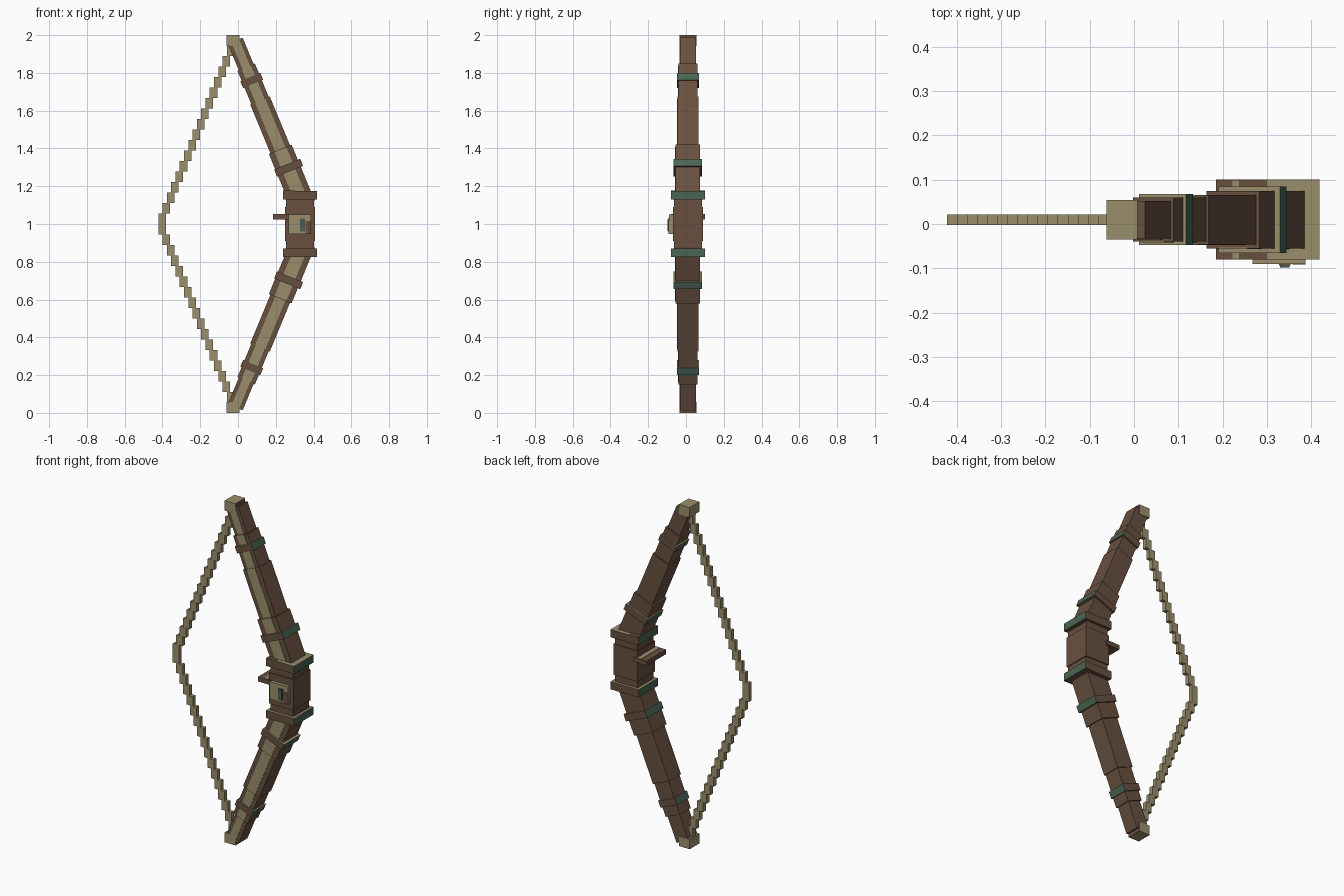
import bpy, bmesh, math
from mathutils import Matrix, Vector

old = bpy.data.objects.get("Cube")
if old:
    bpy.data.objects.remove(old, do_unlink=True)

YC = 0.01                      # depth centre of the bow
TILT = math.radians(22.5)      # lean of the limbs


def srgb(r, g, b):
    def lin(c):
        c /= 255
        return c / 12.92 if c <= 0.04045 else ((c + 0.055) / 1.055) ** 2.4
    return (lin(r), lin(g), lin(b), 1.0)


def material(name, colour):
    m = bpy.data.materials.new(name)
    m.use_nodes = True
    m.diffuse_color = colour
    m.node_tree.nodes["Principled BSDF"].inputs["Base Color"].default_value = colour
    return m


BROWN = material("brown wood", srgb(104, 80, 64))
TAN = material("tan wood", srgb(154, 143, 108))
GREEN = material("green band", srgb(74, 101, 84))
TEAL = material("teal gem", srgb(66, 96, 90))
PALETTE = [BROWN, TAN, GREEN, TEAL]
AXES = {"+x": (1, 0, 0), "-x": (-1, 0, 0), "+y": (0, 1, 0),
        "-y": (0, -1, 0), "+z": (0, 0, 1), "-z": (0, 0, -1)}


def box(name, centre, size, base=BROWN, sides=None, angle=0.0):
    """Box tilted about y, with chosen sides in other colours."""
    bm = bmesh.new()
    bmesh.ops.create_cube(bm, size=1.0)
    bm.normal_update()
    for f in bm.faces:
        mat = base
        for key, other in (sides or {}).items():
            if f.normal.dot(Vector(AXES[key])) > 0.9:
                mat = other
        f.material_index = PALETTE.index(mat)
    bm.transform(Matrix.Rotation(angle, 4, "Y") @ Matrix.Diagonal((*size, 1)))
    me = bpy.data.meshes.new(name)
    for m in PALETTE:
        me.materials.append(m)
    bm.to_mesh(me)
    bm.free()
    ob = bpy.data.objects.new(name, me)
    ob.location = centre
    bpy.context.collection.objects.link(ob)
    return ob


def span(name, x, y, z, base=BROWN, sides=None):
    """Upright box given by its limits."""
    lims = (x, y, z)
    return box(name, [(a + b) / 2 for a, b in lims], [b - a for a, b in lims], base, sides)


def axis_x(z):
    """Limb centre line, as x at a height on the upper limb."""
    return 0.0725 + (1.76 - z) * math.tan(TILT)


BAND_SIDES = {"+x": GREEN, "-x": GREEN, "+z": TAN}
# low end, high end, thickness of each limb segment
SEGMENTS = [(1.10, 1.395, 0.13), (1.395, 1.654, 0.112),
            (1.654, 1.83, 0.10), (1.83, 1.97, 0.085)]
BANDS = [(0.268, 1.298, 0.15), (0.0725, 1.76, 0.115)]

for side, up in (("upper", 1), ("lower", -1)):
    def flip(z):
        return 1 + up * (z - 1)

    # Tapering limb with a pale inlay on the front
    for i, (z0, z1, w) in enumerate(SEGMENTS):
        zc = (z0 + z1) / 2
        length = (z1 - z0) / math.cos(TILT)
        pos = (axis_x(zc), YC, flip(zc))
        box(f"{side}_limb_{i + 1}", pos, (w, w, length), angle=-up * TILT)
        box(f"{side}_limb_inlay_{i + 1}", (pos[0], YC - w / 2, pos[2]),
            (w * 0.52, 0.004, length), TAN, angle=-up * TILT)

    # Bands round the limb
    for i, (x, z, w) in enumerate(BANDS):
        box(f"{side}_limb_band_{i + 1}", (x, YC, flip(z)), (w, w, 0.04),
            BROWN, BAND_SIDES, -up * TILT)

    # Tip cap
    zs = sorted((flip(1.942), flip(2.0)))
    span(f"{side}_tip_cap", (-0.062, 0.008), (YC - 0.0445, YC + 0.0445), zs,
         TAN, {"+x": BROWN})

    # Handle collar and neck
    zs = sorted((flip(1.13), flip(1.175)))
    span(f"{side}_handle_collar", (0.238, 0.419), (YC - 0.09, YC + 0.09), zs,
         BROWN, BAND_SIDES)
    zs = sorted((flip(1.09), flip(1.13)))
    span(f"{side}_handle_neck", (0.255, 0.402), (YC - 0.074, YC + 0.074), zs)

    # Stepped half of the string
    for i in range(1, 17):
        x = -0.422 + 0.0227 * i
        zs = sorted((flip(1.055 + 0.0556 * (i - 1)), flip(1.055 + 0.0556 * i)))
        span(f"{side}_string_{i}", (x, x + 0.04), (YC - 0.012, YC + 0.012), zs, TAN)

# Darker part of the upper collar top
span("collar_top_inlay", (0.238, 0.30), (YC - 0.09, YC + 0.09), (1.173, 1.177))

# String centre
span("string_centre", (-0.422, -0.382), (YC - 0.012, YC + 0.012), (0.945, 1.055), TAN)

# Handle core
span("handle_core", (0.25, 0.407), (YC - 0.08, YC + 0.08), (0.91, 1.09))

# Arrow shelf
span("arrow_shelf", (0.185, 0.27), (YC - 0.09, YC + 0.09), (1.025, 1.052))
span("shelf_top_inlay", (0.222, 0.25), (YC - 0.088, YC + 0.088), (1.05, 1.054), TAN)

# Front plate with gem
span("front_plate", (0.268, 0.387), (-0.09, -0.06), (0.948, 1.05), TAN)
span("plate_notch", (0.358, 0.387), (-0.092, -0.086), (0.948, 1.015))
span("gem_frame", (0.327, 0.354), (-0.094, -0.086), (0.96, 1.028))
span("gem", (0.330, 0.351), (-0.098, -0.086), (0.963, 1.025), TEAL)
